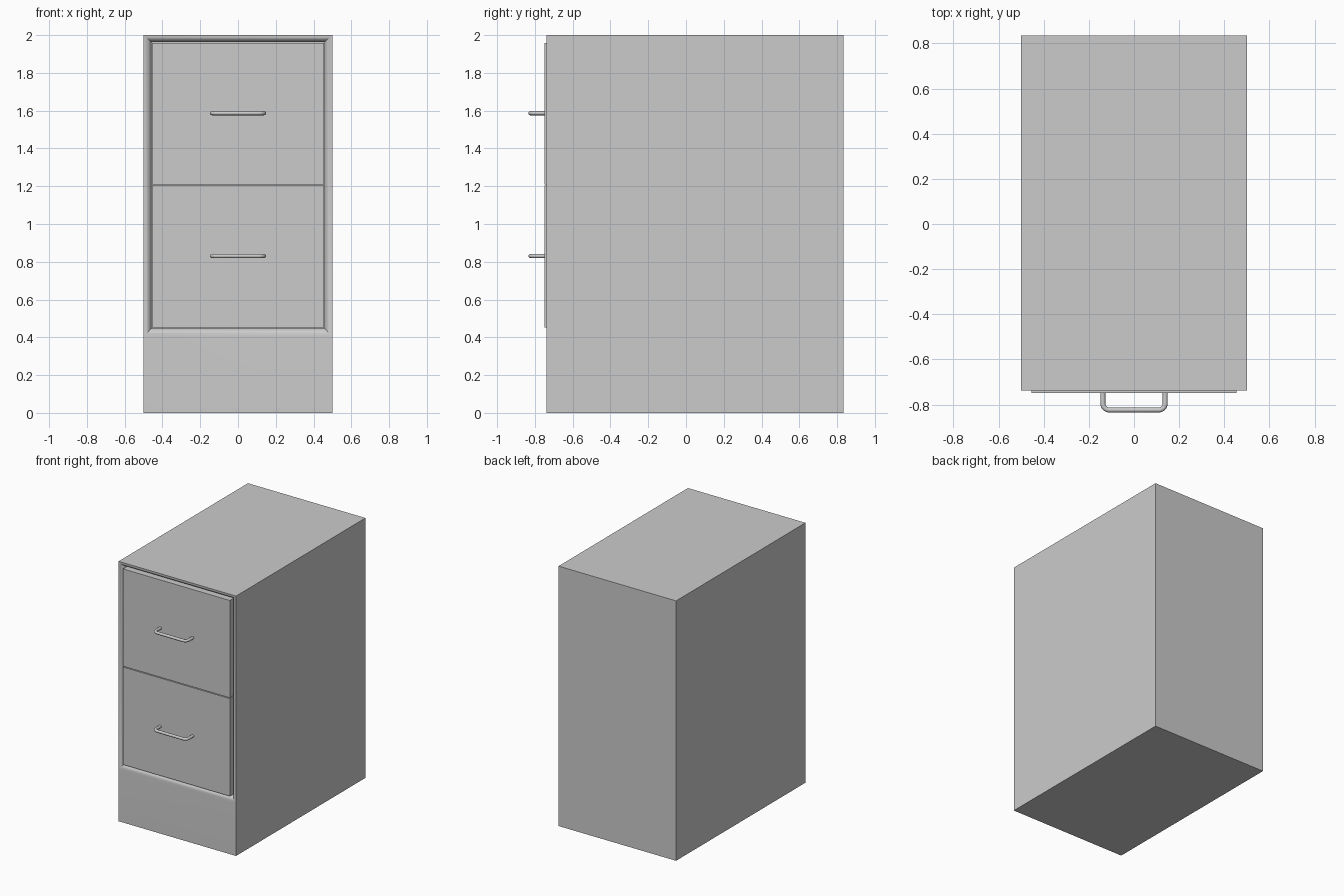
import bpy, bmesh, math
from math import sin, cos, pi

if "Cube" in bpy.data.objects:
    bpy.data.objects.remove(bpy.data.objects["Cube"])

W, H, SILL = 0.5, 2.0, 0.402          # half width, height, bottom of drawer opening
FRONT, BACK = -0.738, 0.835


def make_object(name, bm):
    bmesh.ops.recalc_face_normals(bm, faces=bm.faces)
    mesh = bpy.data.meshes.new(name)
    bm.to_mesh(mesh)
    bm.free()
    obj = bpy.data.objects.new(name, mesh)
    bpy.context.collection.objects.link(obj)
    bpy.context.view_layer.objects.active = obj
    bpy.ops.object.select_all(action='DESELECT')
    obj.select_set(True)
    bpy.ops.object.shade_smooth_by_angle(angle=math.radians(35))
    return obj


# Cabinet body: closed shell with a rounded lip rolling into the drawer recess
bm = bmesh.new()


def ring(y, inset_side, inset_bottom, inset_top):
    x, lo, hi = W - inset_side, SILL + inset_bottom, H - inset_top
    return [bm.verts.new((px, y, pz)) for px, pz in ((-x, lo), (x, lo), (x, hi), (-x, hi))]


back = [bm.verts.new((x, BACK, z)) for x, z in ((-W, 0), (W, 0), (W, H), (-W, H))]
foot = [bm.verts.new((x, FRONT, 0)) for x in (-W, W)]
STEPS = 8
rings = []
for i in range(STEPS + 1):
    a = i / STEPS * pi / 2
    s = sin(a)
    rings.append(ring(FRONT + 0.04 * (1 - cos(a)), 0.042 * s, 0.046 * s, 0.036 * s))
rings.append(ring(FRONT + 0.12, 0.042, 0.046, 0.036))
lip = rings[0]
bm.faces.new(back)
bm.faces.new((foot[0], foot[1], back[1], back[0]))
bm.faces.new((lip[3], lip[2], back[2], back[3]))
bm.faces.new((foot[0], foot[1], lip[1], lip[0]))
bm.faces.new((foot[0], lip[0], lip[3], back[3], back[0]))
bm.faces.new((foot[1], lip[1], lip[2], back[2], back[1]))
for r0, r1 in zip(rings, rings[1:]):
    for i in range(4):
        j = (i + 1) % 4
        bm.faces.new((r0[i], r0[j], r1[j], r1[i]))
bm.faces.new(rings[-1])
make_object("cabinet_body", bm)


def drawer_front(name, z0, z1):
    y0, y1 = -0.749, FRONT + 0.12
    bm = bmesh.new()
    bmesh.ops.create_cube(bm, size=1)
    for v in bm.verts:
        v.co = (v.co.x * 0.91, (y0 + y1) / 2 + v.co.y * (y1 - y0),
                (z0 + z1) / 2 + v.co.z * (z1 - z0))
    make_object(name, bm)


def handle(name, z):
    # U-shaped bar with rounded corners
    hx, y_out, r = 0.138, -0.824, 0.028
    right = [(hx, -0.745)]
    for i in range(7):
        a = i / 6 * pi / 2
        right.append((hx - r + r * cos(a), y_out + r - r * sin(a)))
    path = right + [(-x, y) for x, y in reversed(right)]
    curve = bpy.data.curves.new(name, 'CURVE')
    curve.dimensions = '3D'
    curve.bevel_depth = 0.011
    curve.bevel_resolution = 4
    curve.use_fill_caps = True
    spline = curve.splines.new('POLY')
    spline.points.add(len(path) - 1)
    for p, (x, y) in zip(spline.points, path):
        p.co = (x, y, z, 1)
    spline.use_smooth = True
    obj = bpy.data.objects.new(name, curve)
    bpy.context.collection.objects.link(obj)
    bpy.ops.object.select_all(action='DESELECT')
    obj.select_set(True)
    bpy.context.view_layer.objects.active = obj
    bpy.ops.object.convert(target='MESH')
    bpy.ops.object.shade_smooth_by_angle(angle=math.radians(40))


# Two drawers with handles
for part, z0, z1 in (("lower", 0.452, 1.203), ("upper", 1.209, 1.958)):
    drawer_front(part + "_drawer_front", z0, z1)
    handle(part + "_drawer_handle", (z0 + z1) / 2 + 0.003)
